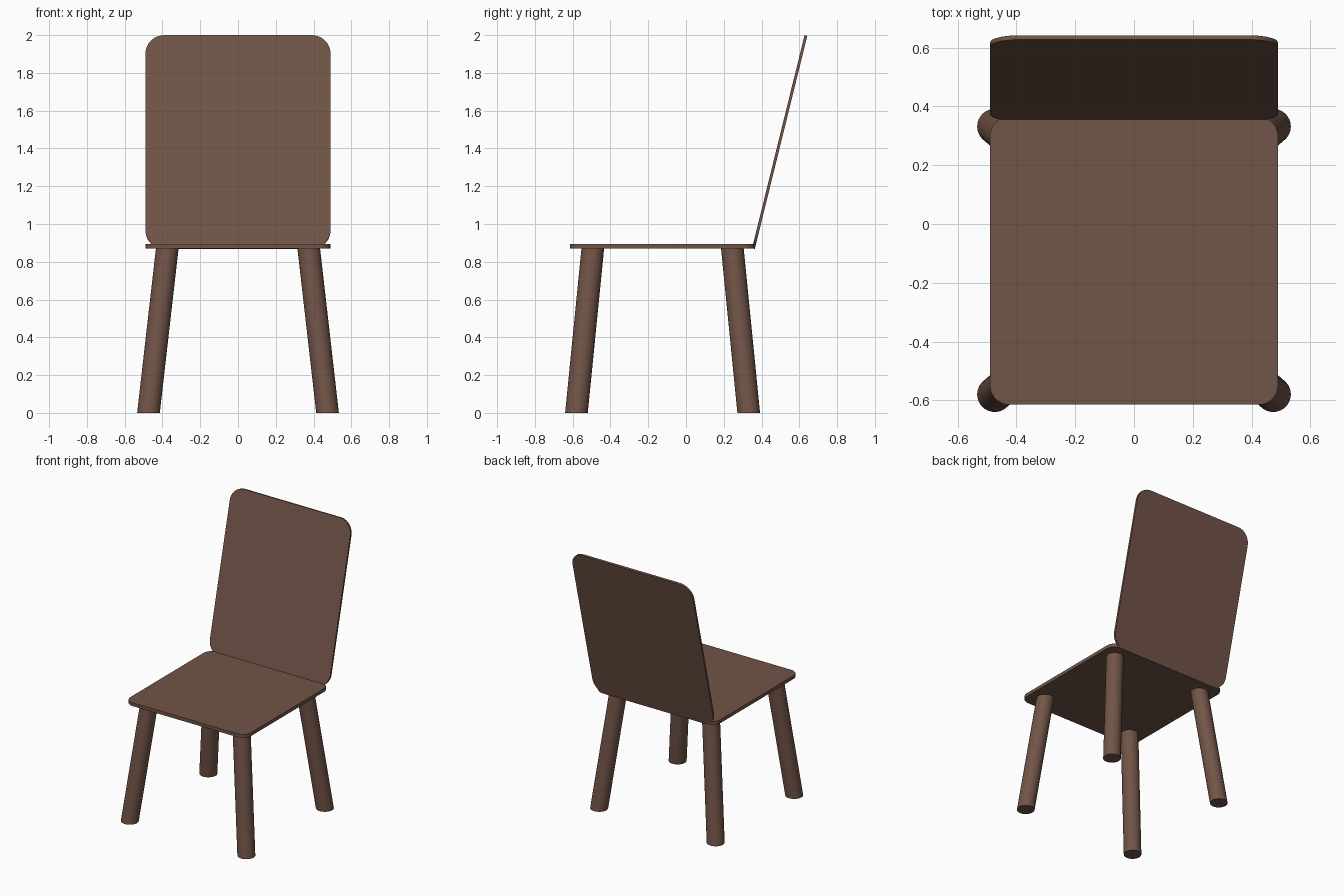
import bpy, bmesh
from math import sin, cos, pi, atan2, hypot, radians
from mathutils import Vector

if "Cube" in bpy.data.objects:
    bpy.data.objects.remove(bpy.data.objects["Cube"])

wood = bpy.data.materials.new("brown_wood")
wood.diffuse_color = (0.165, 0.089, 0.064, 1)
wood.use_nodes = True
wood.node_tree.nodes["Principled BSDF"].inputs["Base Color"].default_value = wood.diffuse_color


def finish(name, bm):
    bmesh.ops.recalc_face_normals(bm, faces=bm.faces)
    mesh = bpy.data.meshes.new(name)
    bm.to_mesh(mesh)
    bm.free()
    mesh.materials.append(wood)
    obj = bpy.data.objects.new(name, mesh)
    bpy.context.collection.objects.link(obj)
    bpy.ops.object.select_all(action='DESELECT')
    obj.select_set(True)
    bpy.context.view_layer.objects.active = obj
    bpy.ops.object.shade_smooth_by_angle(angle=radians(30))
    return obj


def rounded_plate(name, width, length, thickness, radius, steps=10):
    """Rounded rectangle in XY, centred on the origin, with thickness along Z."""
    bm = bmesh.new()
    corners = [(1, 1), (-1, 1), (-1, -1), (1, -1)]
    verts = []
    for i, (sx, sy) in enumerate(corners):
        for k in range(steps + 1):
            a = (i + k / steps) * pi / 2
            verts.append(bm.verts.new((sx * (width / 2 - radius) + radius * cos(a),
                                       sy * (length / 2 - radius) + radius * sin(a),
                                       -thickness / 2)))
    face = bm.faces.new(verts)
    ext = bmesh.ops.extrude_face_region(bm, geom=[face])
    top = [g for g in ext["geom"] if isinstance(g, bmesh.types.BMVert)]
    bmesh.ops.translate(bm, verts=top, vec=(0, 0, thickness))
    return finish(name, bm)


def splayed_leg(name, foot, head, height, radius=0.06):
    """Round leg with level ends, leaning from foot to head."""
    bm = bmesh.new()
    bmesh.ops.create_cone(bm, cap_ends=True, segments=32,
                          radius1=radius, radius2=radius, depth=height)
    for v in bm.verts:
        x, y = head if v.co.z > 0 else foot
        v.co += Vector((x, y, height / 2))
    return finish(name, bm)


# Seat
seat = rounded_plate("seat", 0.98, 0.98, 0.025, 0.065)
seat.location = (0, -0.125, 0.8825)

# Reclined backrest, rising from the rear edge of the seat
low, high = (0.357, 0.87), (0.635, 1.998)
dy, dz = high[0] - low[0], high[1] - low[1]
backrest = rounded_plate("backrest", 0.98, hypot(dy, dz), 0.015, 0.10)
backrest.rotation_euler.x = atan2(dz, dy)
backrest.location = (0, (low[0] + high[0]) / 2, (low[1] + high[1]) / 2)

# Four splayed legs
for row, foot_y, head_y in (("front", -0.58, -0.493), ("rear", 0.332, 0.245)):
    for side, s in (("left", -1), ("right", 1)):
        splayed_leg(f"{row}_{side}_leg", (s * 0.474, foot_y), (s * 0.374, head_y), 0.875)
